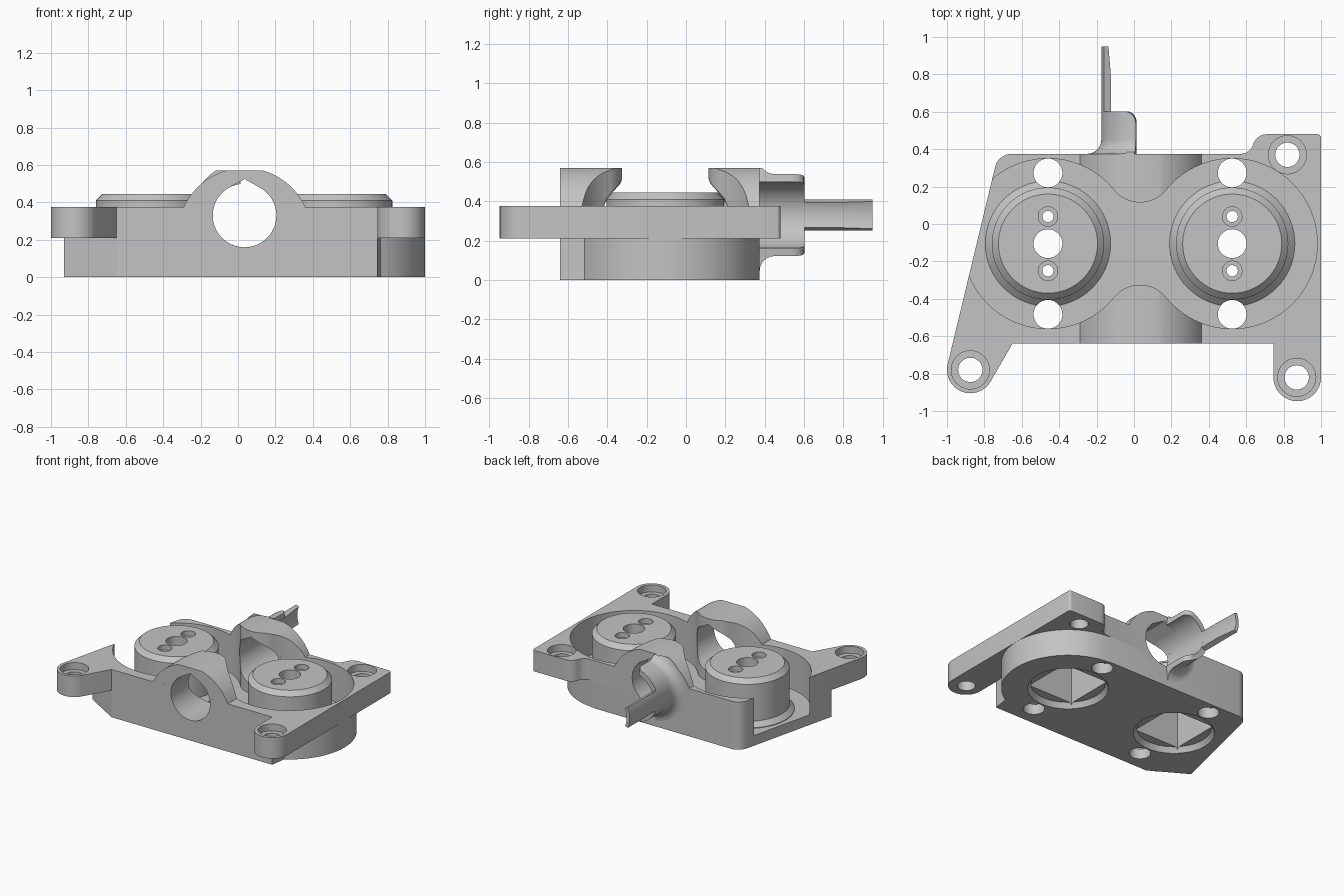
import bpy, bmesh
from math import sin, cos, radians, pi

if "Cube" in bpy.data.objects:
    bpy.data.objects.remove(bpy.data.objects["Cube"])

COLOUR = (0.55, 0.55, 0.55, 1)
grey = bpy.data.materials.new("plain grey")
grey.use_nodes = True
grey.diffuse_color = COLOUR
grey.node_tree.nodes["Principled BSDF"].inputs["Base Color"].default_value = COLOUR


def finish(name, bm):
    bmesh.ops.recalc_face_normals(bm, faces=bm.faces)
    mesh = bpy.data.meshes.new(name)
    bm.to_mesh(mesh)
    bm.free()
    mesh.materials.append(grey)
    ob = bpy.data.objects.new(name, mesh)
    bpy.context.collection.objects.link(ob)
    return ob


def arc(cx, cy, r, a0, a1, n=16):
    angles = [radians(a0 + (a1 - a0) * i / n) for i in range(n + 1)]
    return [(cx + r * cos(a), cy + r * sin(a)) for a in angles]


def prism(name, pts, lo, hi, along_y=False):
    """Extrude a 2D outline along z, or along y when the outline is in x and z."""
    bm = bmesh.new()
    put = (lambda p, t: (p[0], t, p[1])) if along_y else (lambda p, t: (p[0], p[1], t))
    rings = [[bm.verts.new(put(p, t)) for p in pts] for t in (lo, hi)]
    n = len(pts)
    for i in range(n):
        j = (i + 1) % n
        bm.faces.new((rings[0][i], rings[0][j], rings[1][j], rings[1][i]))
    bm.faces.new(rings[0])
    bm.faces.new(rings[1])
    return finish(name, bm)


def turned(name, cx, cy, profile, n=64):
    """Solid of revolution about a vertical axis from (radius, height) points."""
    bm = bmesh.new()
    rings = [[bm.verts.new((x, y, z)) for x, y in arc(cx, cy, r, 0, 360, n)[:-1]]
             for r, z in profile]
    for a, b in zip(rings, rings[1:]):
        for i in range(n):
            j = (i + 1) % n
            bm.faces.new((a[i], a[j], b[j], b[i]))
    bm.faces.new(rings[0])
    bm.faces.new(rings[-1])
    return finish(name, bm)


def hole(cx, cy, r, lo=-0.1, hi=0.7):
    return turned("hole_cutter", cx, cy, [(r, lo), (r, hi)], 40)


def cut(parts, cutter):
    for ob in parts:
        mod = ob.modifiers.new("cut", "BOOLEAN")
        mod.operation = "DIFFERENCE"
        mod.solver = "EXACT"
        mod.object = cutter
        bpy.context.view_layer.objects.active = ob
        bpy.ops.object.modifier_apply(modifier=mod.name)
    bpy.data.objects.remove(cutter)


def shell(name, rings, top, n=32):
    """Part of a tube round the bore axis: rings of (y, inner, outer, half angle)."""
    bm = bmesh.new()
    loops = []
    for y, r_in, r_out, half in rings:
        pts = arc(BORE_X, BORE_Z, r_out, 180 - half, 180 + half, n)
        pts += arc(BORE_X, BORE_Z, r_in, 180 + half, 180 - half, n)
        loops.append([bm.verts.new((x, y, min(z, top))) for x, z in pts])
    for a, b in zip(loops, loops[1:]):
        for i in range(len(a)):
            j = (i + 1) % len(a)
            bm.faces.new((a[i], a[j], b[j], b[i]))
    for end in (loops[0], loops[-1]):
        for i in range(n):
            k = 2 * n + 1 - i
            bm.faces.new((end[i], end[i + 1], end[k - 1], end[k]))
    return finish(name, bm)


KNOB_X, KNOB_Y = (-0.46, 0.525), -0.105
BORE_X, BORE_Z, BORE_R = 0.035, 0.33, 0.17
FRONT, BACK, STEP, TOP = -0.64, 0.375, 0.21, 0.375
FLOOR = 0.08
ears = [(-0.875, -0.78), (0.87, -0.82), (0.82, 0.37)]

# Upper plate with its three mounting ears
outline = arc(-0.875, -0.78, 0.125, 167, 330)
outline += [(-0.65, FRONT), (0.745, FRONT)]
outline += arc(0.8725, -0.82, 0.1275, 180, 360)
outline += arc(0.98, 0.46, 0.02, 0, 90, 4)
outline += arc(0.71, 0.405, 0.075, 90, 160, 8)
outline += arc(0.57, 0.445, 0.07, 340, 270, 8)
outline += arc(-0.655, 0.285, 0.09, 90, 167, 8)
plate = prism("upper_plate", outline, STEP, TOP)

# Lower block, rounded about the left pocket and chamfered at the front right
outline = [(-0.65, FRONT), (0.745, FRONT)]
outline += arc(KNOB_X[1], KNOB_Y, 0.475, -60, 85, 40) + [(0.525, BACK)]
outline += arc(-0.655, 0.285, 0.09, 90, 167, 8) + [(-0.93, -0.475)]
block = prism("lower_block", outline, 0, STEP)

# Arched hump over the bore
outline = arc(BORE_X, 0.227, 0.357, 155.5, 106.3) + arc(BORE_X, 0.227, 0.357, 73.7, 24.5)
hump = prism("bore_hump", outline, FRONT, BACK, True)
body = [plate, block, hump]

# Pocket: two circles blended by a fillet at the front and the back
mid = sum(KNOB_X) / 2
R, F, blend = 0.455, 0.179, 39.0
lift = 0.22 + F
pocket = arc(KNOB_X[0], KNOB_Y, R, blend, 360 - blend, 56)
pocket += arc(mid, KNOB_Y - lift, F, 180 - blend, blend, 20)[1:-1]
pocket += arc(KNOB_X[1], KNOB_Y, R, blend - 180, 180 - blend, 56)
pocket += arc(mid, KNOB_Y + lift, F, -blend, blend - 180, 20)[1:-1]
cut(body, prism("pocket_cutter", pocket, FLOOR, 0.8))

# Teardrop bore running front to back
bore = arc(BORE_X, BORE_Z, BORE_R, 119, 421, 48) + [(BORE_X, 0.525)]
cut(body, prism("bore_cutter", bore, -0.8, 0.5, True))

# Counterbored ear holes
for x, y in ears:
    cut([plate], hole(x, y, 0.102, 0.32))
    cut([plate, block], hole(x, y, 0.065))

# Knobs, hollow from below, with bolt holes beside each
knobs = []
for side, kx in zip(("right", "left"), KNOB_X):
    knob = turned(side + "_knob", kx, KNOB_Y, [
        (0.335, 0.03), (0.335, FLOOR + 0.005), (0.30, FLOOR + 0.04),
        (0.30, 0.41), (0.265, 0.445)])
    cut([block, knob], turned("mouth_cutter", kx, KNOB_Y, [(0.295, -0.01), (0.265, 0.04)]))
    s = 0.195
    square = [(kx + a * s, KNOB_Y + b * s) for a, b in ((-1, -1), (1, -1), (1, 1), (-1, 1))]
    cut([block, knob], prism("hollow_cutter", square, 0.02, 0.34))
    cut([knob], hole(kx, KNOB_Y, 0.077))
    for dy in (-0.145, 0.145):
        cut([knob], hole(kx, KNOB_Y + dy, 0.052, 0.405))
        cut([knob], hole(kx, KNOB_Y + dy, 0.03))
    for dy in (-0.378, 0.378):
        cut([plate, block, knob], hole(kx, KNOB_Y + dy, 0.077))
    knobs.append(knob)

# Half-tube spout with a flared root and rounded end corners
rings = []
for i in range(7):
    a = pi / 2 * i / 6
    rings.append((BACK + 0.075 * (1 - cos(a)), BORE_R, 0.285 - 0.075 * sin(a), 83))
for i in range(7):
    a = pi / 2 * i / 6
    rings.append((0.54 + 0.062 * sin(a), BORE_R, 0.21, 83 - 17 * (1 - cos(a))))
spout = shell("spout", rings, 0.57)

# Narrow tongue reaching back from the spout
tongue = shell("spout_tongue", [(0.59, BORE_R, 0.21, 22), (0.78, BORE_R, 0.21, 22),
                                (0.95, 0.185, 0.21, 22)], 0.57, 12)

for ob in body + [spout, tongue] + knobs:
    bpy.ops.object.select_all(action="DESELECT")
    ob.select_set(True)
    bpy.context.view_layer.objects.active = ob
    bpy.ops.object.shade_smooth_by_angle(angle=radians(28))
